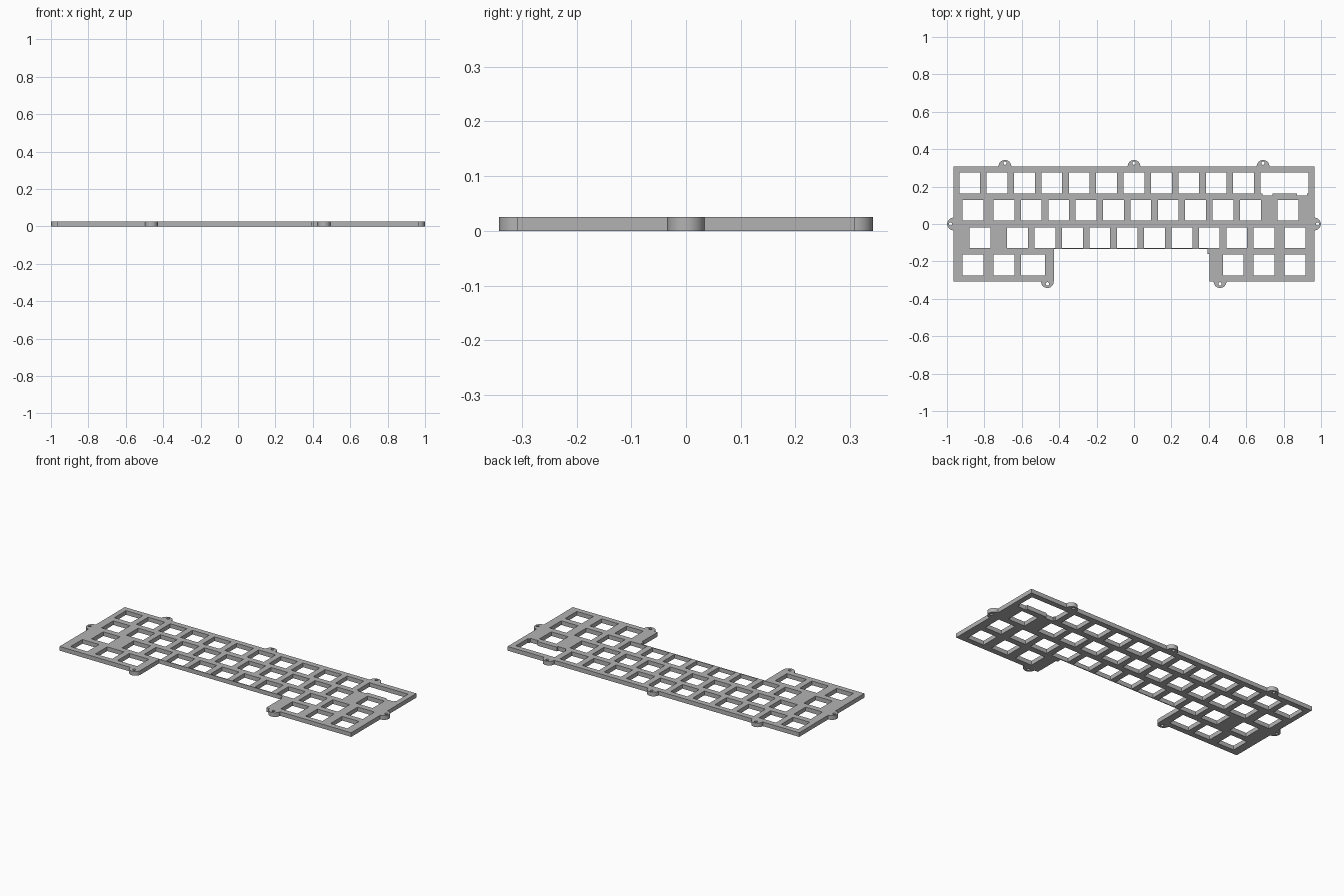
import bpy
import bmesh
from math import cos, sin, pi

cube = bpy.data.objects.get("Cube")
if cube:
    bpy.data.objects.remove(cube, do_unlink=True)

THICK = 0.025
UNIT = 0.1464            # key pitch
LEFT = -6.5 * UNIT       # left side of the key field
HALF = 0.0555            # half a switch opening
EDGE_X, EDGE_Y = 0.965, 0.308
TAB = 0.034
NOTCH = -0.134

curve = bpy.data.curves.new("switch_plate", "CURVE")
curve.dimensions = "2D"
curve.fill_mode = "BOTH"
curve.extrude = THICK / 2


def loop(points):
    """Add one closed straight-sided loop; inner loops become openings."""
    s = curve.splines.new("POLY")
    s.points.add(len(points) - 1)
    for p, (x, y) in zip(s.points, points):
        p.co = (x, y, 0, 1)
    s.use_cyclic_u = True


def arc(cx, cy, r, start, sweep, n=20):
    return [(cx + r * cos(start + sweep * i / n), cy + r * sin(start + sweep * i / n))
            for i in range(n + 1)]


def opening(x0, x1, y):
    loop([(x0 - HALF, y - HALF), (x1 + HALF, y - HALF),
          (x1 + HALF, y + HALF), (x0 - HALF, y + HALF)])


def tab(x, y, start):
    return arc(x, y, TAB, start, pi)


# Outer edge, counter-clockwise, with half-round screw tabs
top_tabs = (0.69, 0, -0.69)
low_tabs = (-0.463, 0.46)
outline = [(-EDGE_X, -EDGE_Y)] + tab(low_tabs[0], -EDGE_Y, pi)
outline += [(-0.429, NOTCH), (0.392, NOTCH), (0.392, -0.16), (0.403, -0.16), (0.403, -EDGE_Y)]
outline += tab(low_tabs[1], -EDGE_Y, pi) + [(EDGE_X, -EDGE_Y)]
outline += tab(EDGE_X, 0, -pi / 2) + [(EDGE_X, EDGE_Y)]
for x in top_tabs:
    outline += tab(x, EDGE_Y, 0)
outline += [(-EDGE_X, EDGE_Y)] + tab(-EDGE_X, 0, pi / 2)
loop(outline)

# Switch openings, placed by key centre in key units
rows = [
    [i + 0.5 for i in range(11)],
    [0.625] + [i + 1.75 for i in range(10)] + [12.125],
    [0.875] + [i + 2.25 for i in range(10)] + [12.375],
    [0.625, 1.75, 10.125, 11.25, 12.375],
]
for r, keys in enumerate(rows):
    y = (1.5 - r) * UNIT
    for k in keys:
        opening(LEFT + k * UNIT, LEFT + k * UNIT, y)
# Wider opening that fits two key positions
opening(LEFT + 2.75 * UNIT, LEFT + 2.875 * UNIT, -1.5 * UNIT)

# Wide key opening with two stabiliser feet
cx, top, base, foot = LEFT + 12 * UNIT, 1.5 * UNIT + HALF, 0.163, 0.152
wide = [(cx + 0.128, top), (cx - 0.128, top), (cx - 0.128, base)]
for side in (-1, 1):
    a, b = cx + side * 0.092 - 0.027, cx + side * 0.092 + 0.027
    wide += [(a, base), (a, foot), (b, foot), (b, base)]
loop(wide + [(cx + 0.128, base)])

# Screw holes in the tabs
holes = [(x, 0.325) for x in top_tabs] + [(x, -0.32) for x in low_tabs] + [(-0.981, 0), (0.981, 0)]
for x, y in holes:
    loop(arc(x, y, 0.009, 0, 2 * pi, 16)[:-1])

# Turn the filled outline into a welded solid plate
source = bpy.data.objects.new("plate_outline", curve)
bpy.context.collection.objects.link(source)
bpy.context.view_layer.update()
mesh = bpy.data.meshes.new_from_object(source.evaluated_get(bpy.context.evaluated_depsgraph_get()))
bpy.data.objects.remove(source, do_unlink=True)

bm = bmesh.new()
bm.from_mesh(mesh)
bmesh.ops.remove_doubles(bm, verts=bm.verts, dist=0.0001)
bmesh.ops.translate(bm, verts=bm.verts, vec=(0, 0, THICK / 2))
bmesh.ops.recalc_face_normals(bm, faces=bm.faces)
bm.to_mesh(mesh)
bm.free()

plate = bpy.data.objects.new("switch_plate", mesh)
bpy.context.collection.objects.link(plate)

grey = bpy.data.materials.new("plain_grey")
grey.use_nodes = True
colour = (0.45, 0.45, 0.45, 1)
grey.diffuse_color = colour
grey.node_tree.nodes["Principled BSDF"].inputs["Base Color"].default_value = colour
mesh.materials.clear()
mesh.materials.append(grey)

bpy.ops.object.select_all(action="DESELECT")
plate.select_set(True)
bpy.context.view_layer.objects.active = plate
bpy.ops.object.shade_smooth_by_angle()
